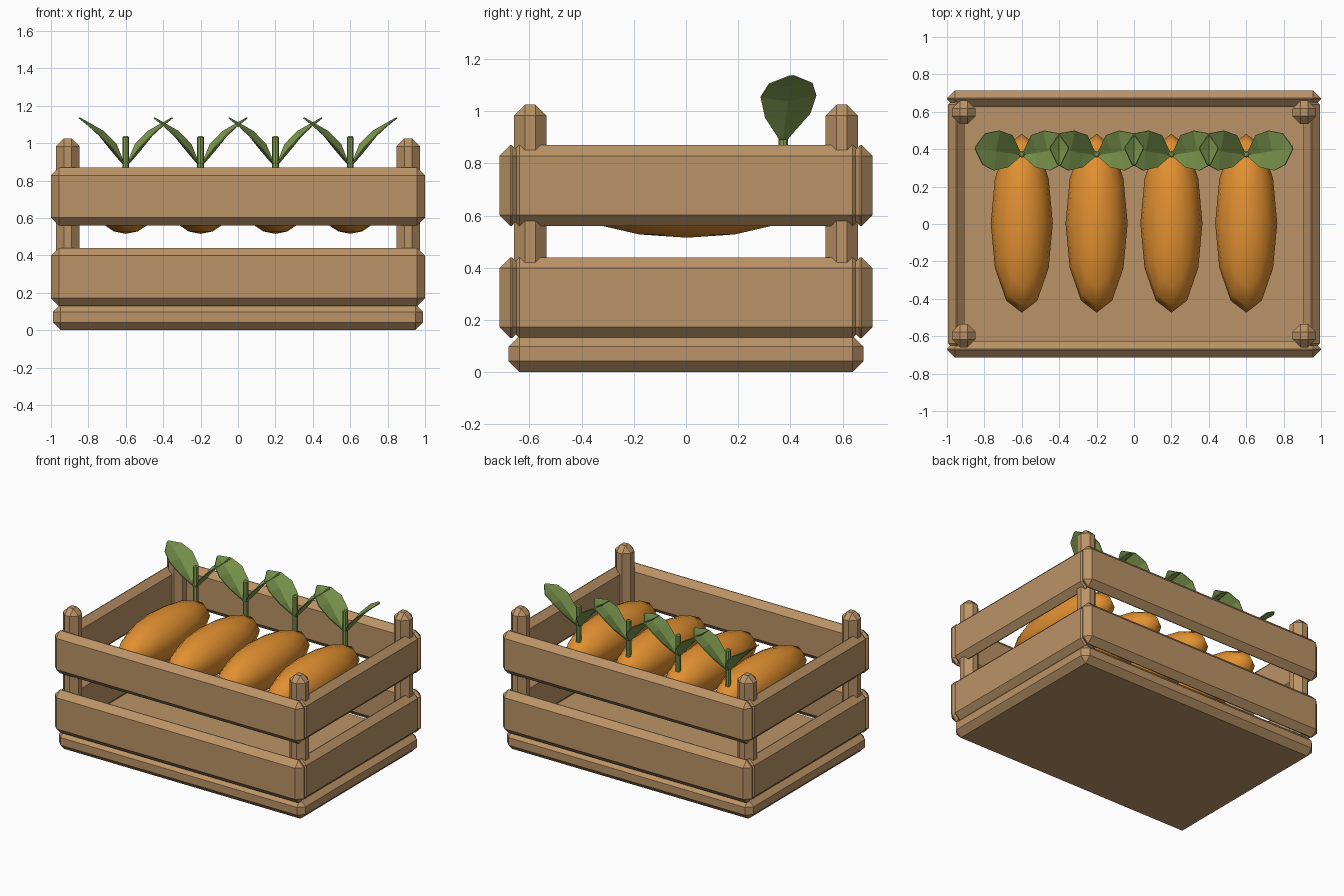
import bpy, bmesh
from mathutils import Matrix

if "Cube" in bpy.data.objects:
    bpy.data.objects.remove(bpy.data.objects["Cube"])


def material(name, rgb):
    m = bpy.data.materials.new(name)
    m.diffuse_color = (*rgb, 1)
    m.use_nodes = True
    m.node_tree.nodes["Principled BSDF"].inputs["Base Color"].default_value = m.diffuse_color
    return m


WOOD = material("wood", (0.50, 0.295, 0.135))
ORANGE = material("carrot orange", (0.76, 0.28, 0.03))
GREEN = material("leaf green", (0.22, 0.34, 0.085))


def finish(name, bm, mat, smooth=False):
    bmesh.ops.recalc_face_normals(bm, faces=bm.faces[:])
    me = bpy.data.meshes.new(name)
    bm.to_mesh(me)
    bm.free()
    me.materials.append(mat)
    for p in me.polygons:
        p.use_smooth = smooth
    ob = bpy.data.objects.new(name, me)
    bpy.context.collection.objects.link(ob)
    return ob


def board(name, centre, size, bevel=0.042):
    """Box with a single flat chamfer on every edge."""
    bm = bmesh.new()
    bmesh.ops.create_cube(bm, size=1, matrix=Matrix.Translation(centre) @ Matrix.Diagonal((*size, 1)))
    bmesh.ops.bevel(bm, geom=bm.edges[:], offset=bevel, segments=1, profile=0.5, affect='EDGES')
    return finish(name, bm, WOOD)


# Crate floor
board("crate_floor", (0, 0, 0.07), (1.98, 1.36, 0.14))

# Two levels of slats on all four sides
for level, z in (("lower", 0.285), ("upper", 0.715)):
    for s, fb, lr in ((-1, "front", "left"), (1, "back", "right")):
        board(f"{level}_{fb}_slat", (0, s * 0.67, z), (2.0, 0.09, 0.31))
        board(f"{level}_{lr}_slat", (s * 0.95, 0, z), (0.09, 1.36, 0.31))

# Corner posts
for sx in (-1, 1):
    for sy in (-1, 1):
        board("corner_post", (sx * 0.91, sy * 0.597, 0.572), (0.125, 0.125, 0.905))

# Leaf rows: near edge, midrib, far edge, as offsets (x, y, z) from the carrot
LEAF = [
    [(0.0, 0.365, 0.88), (0.0, 0.372, 0.878), (0.0, 0.38, 0.88)],
    [(0.02, 0.350, 0.905), (0.025, 0.372, 0.90), (0.015, 0.398, 0.905)],
    [(0.075, 0.303, 0.977), (0.08, 0.38, 0.965), (0.05, 0.475, 0.992)],
    [(0.15, 0.286, 1.054), (0.14, 0.39, 1.04), (0.118, 0.499, 1.062)],
    [(0.21, 0.318, 1.104), (0.20, 0.398, 1.095), (0.195, 0.485, 1.106)],
    [(0.247, 0.395, 1.134), (0.25, 0.405, 1.135), (0.247, 0.415, 1.135)],
]


def leaf(name, x, side):
    bm = bmesh.new()
    rows = [[bm.verts.new((x + side * px, py, pz)) for px, py, pz in r] for r in LEAF]
    for a, b in zip(rows, rows[1:]):
        for i in range(2):
            bm.faces.new((a[i], a[i + 1], b[i + 1], b[i]))
    ob = finish(name, bm, GREEN)
    mod = ob.modifiers.new("thickness", 'SOLIDIFY')
    mod.thickness = 0.006
    mod.offset = 0


for x in (-0.6, -0.2, 0.2, 0.6):
    # Carrot body: stretched sphere with a corner at each tip
    bm = bmesh.new()
    bmesh.ops.create_uvsphere(bm, u_segments=12, v_segments=8, radius=1,
                              matrix=Matrix.Translation((x, 0.004, 0.68)) @ Matrix.Diagonal((0.166, 0.478, 0.165, 1)))
    finish("carrot", bm, ORANGE, smooth=True)
    # Stem with chamfered ends
    bm = bmesh.new()
    bmesh.ops.create_cone(bm, cap_ends=True, segments=8, radius1=0.018, radius2=0.018, depth=0.285,
                          matrix=Matrix.Translation((x, 0.373, 0.895)))
    rims = [e for e in bm.edges if abs(e.verts[0].co.z - e.verts[1].co.z) < 1e-4]
    bmesh.ops.bevel(bm, geom=rims, offset=0.007, segments=1, affect='EDGES')
    finish("stem", bm, GREEN)
    # Pair of leaves
    leaf("left_leaf", x, -1)
    leaf("right_leaf", x, 1)
